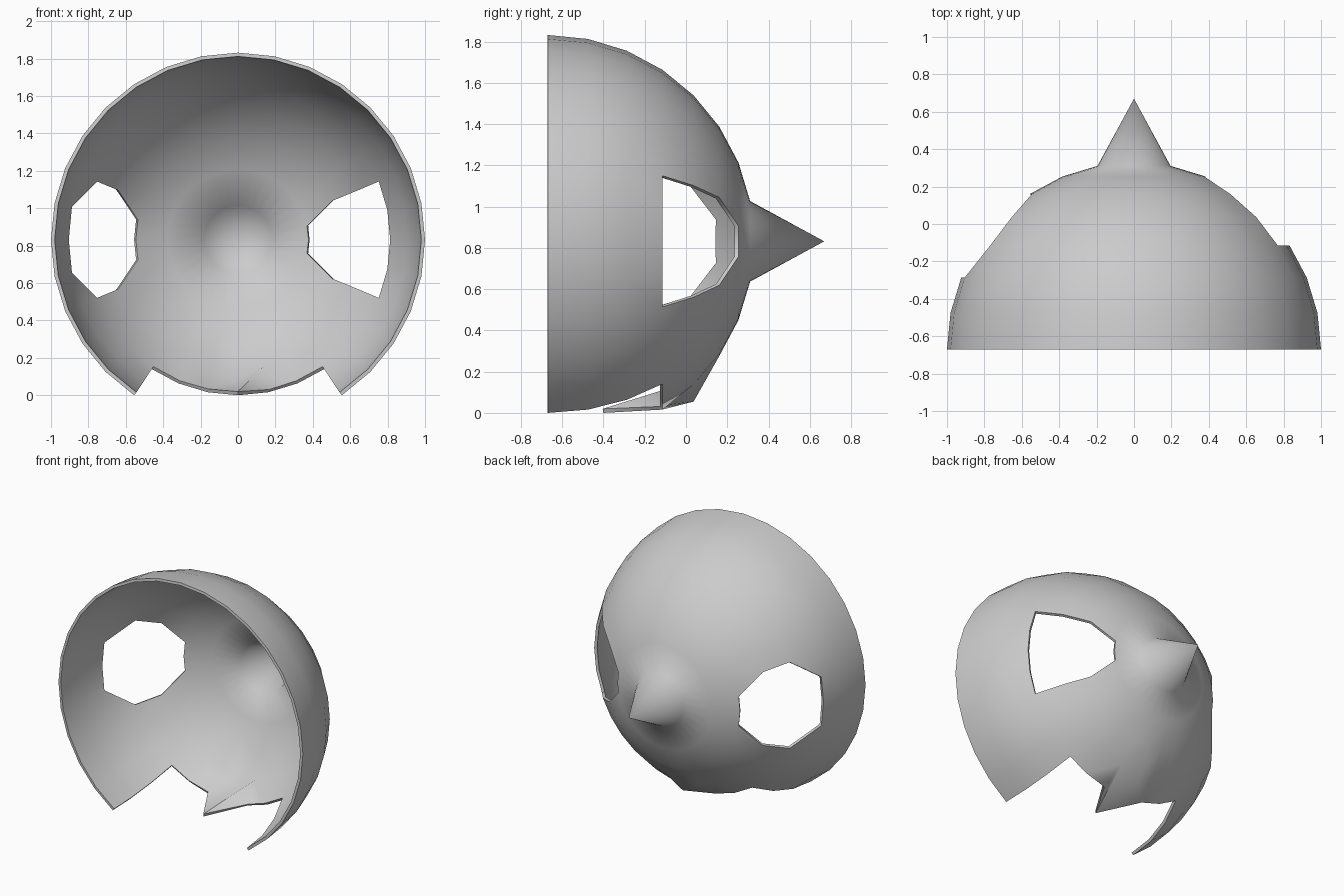
import bpy, bmesh, math

if "Cube" in bpy.data.objects:
    bpy.data.objects.remove(bpy.data.objects["Cube"])

SEG = 32
STEP = math.radians(11.25)
CY, CZ = -0.67, 0.8315

bm = bmesh.new()

# Half-sphere grid: rings 1-8 around the y axis, ring 8 is the open rim
grid = {}
for k in range(1, 9):
    for j in range(SEG):
        r, a = math.sin(k * STEP), j * STEP
        grid[k, j] = bm.verts.new((r * math.cos(a), CY + math.cos(k * STEP), CZ + r * math.sin(a)))

# Pole pulled out into a pointed nose
nose_tip = bm.verts.new((0, 0.67, CZ))
for j in range(SEG):
    bm.faces.new((nose_tip, grid[1, (j + 1) % SEG], grid[1, j]))

# Openings in the grid: right eye, left eye, mouth
holes = set()
for j in range(-2, 2):
    holes |= {(k, j % SEG) for k in (2, 3, 4)}
for j in range(14, 18):
    holes |= {(k, j) for k in (3, 4, 5)}
for j in range(21, 27):
    holes |= {(k, j) for k in (5, 6, 7)}

# Eye corners kept as triangles: cell -> vertex left out
corners = {(2, 30): (3, 31), (2, 1): (3, 1),
           (3, 14): (4, 15), (3, 17): (4, 17),
           (5, 14): (5, 15), (5, 17): (5, 17)}

for k in range(1, 8):
    for j in range(SEG):
        n = (j + 1) % SEG
        quad = [(k, j), (k, n), (k + 1, n), (k + 1, j)]
        if (k, j) in corners:
            quad.remove(corners[k, j])
        elif (k, j) in holes:
            continue
        if k == 4 and j in (23, 24):
            # Split the quads beside the tooth along one diagonal
            a, b, c, d = (grid[q] for q in quad)
            bm.faces.new((a, b, d))
            bm.faces.new((b, c, d))
        else:
            bm.faces.new([grid[q] for q in quad])

# Tooth pulled forward and chin pulled down
grid[5, 24].co.y = -0.40
grid[4, 24].co.z = 0.055

bmesh.ops.delete(bm, geom=[v for v in bm.verts if not v.link_faces], context='VERTS')
mesh = bpy.data.meshes.new("mask_shell")
bm.to_mesh(mesh)
bm.free()
mask = bpy.data.objects.new("mask_shell", mesh)
bpy.context.collection.objects.link(mask)

# Thin wall towards the inside
solid = mask.modifiers.new("wall", 'SOLIDIFY')
solid.thickness = 0.02
solid.offset = -1
bpy.context.view_layer.objects.active = mask
mask.select_set(True)
bpy.ops.object.modifier_apply(modifier="wall")
bpy.ops.object.shade_smooth_by_angle(angle=math.radians(60))
